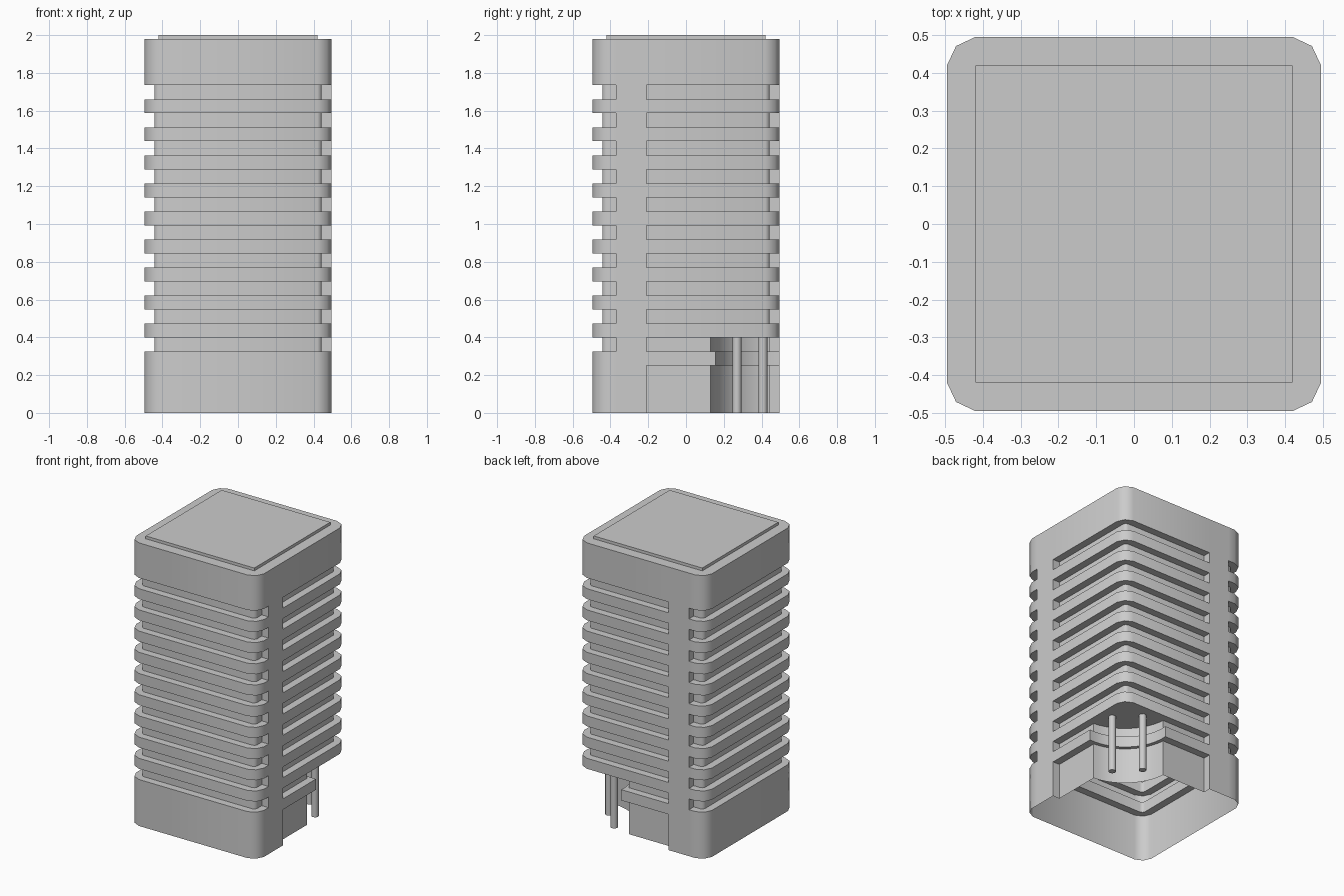
import bpy, bmesh, math

if "Cube" in bpy.data.objects:
    bpy.data.objects.remove(bpy.data.objects["Cube"])

W, D = 0.495, 0.052          # half width, groove depth
C = 0.42                     # centre of the rounded corners
PIL_A, PIL_B = -0.37, -0.21  # pilaster extents on the right and back faces
N = 13                       # points in the entrance corner


def corner(sx, sy, d):
    """Two-segment rounded corner, listed counter-clockwise."""
    k = C + (W - d - C) * 0.68
    a = [(sx * (W - d), sy * C), (sx * k, sy * k), (sx * C, sy * (W - d))]
    return a if sx * sy > 0 else a[::-1]


def entry_corner(d, r):
    """Back right corner: rounded, or a concave arc of radius r."""
    if not r:
        p = corner(1, 1, d)
        return [p[0]] * 6 + [p[1]] + [p[2]] * 6
    c = 0.47
    t0 = -math.acos((W - d - c) / r)
    t1 = -1.5 * math.pi - t0
    return [(c + r * math.cos(t0 + (t1 - t0) * i / (N - 1)),
             c + r * math.sin(t0 + (t1 - t0) * i / (N - 1))) for i in range(N)]


def profile(d, d_entry, r=None):
    """Plan outline: d on the front and left wrap, d_entry between the pilasters."""
    pil = [(W - d, PIL_A), (W, PIL_A), (W, PIL_B), (W - d_entry, PIL_B)]
    return (corner(-1, -1, d) + corner(1, -1, d) + pil + entry_corner(d_entry, r)
            + [(y, x) for x, y in reversed(pil)] + corner(-1, 1, d))


def smooth(obj):
    bpy.ops.object.select_all(action='DESELECT')
    obj.select_set(True)
    bpy.context.view_layer.objects.active = obj
    bpy.ops.object.shade_smooth_by_angle(angle=math.radians(40))


# Tower shell, open underneath: a stack of bands
bands = [(0.0, 0.25, profile(0, D, 0.341)),     # recessed entrance base
         (0.25, 0.325, profile(0, 0, 0.316)),   # entrance rib
         (0.325, 0.40, profile(D, D, 0.341))]   # first groove
full, groove = profile(0, 0), profile(D, D)
for i in range(1, 10):
    z = 0.325 + 0.1483 * i
    bands.append((bands[-1][1], z, full))
    bands.append((z, z + 0.075, groove))
bands.append((bands[-1][1], 1.98, full))

bm = bmesh.new()
prev = None
for z0, z1, pts in bands:
    for z in (z0, z1):
        ring = [bm.verts.new((x, y, z)) for x, y in pts]
        if prev:
            n = len(ring)
            for i in range(n):
                j = (i + 1) % n
                bm.faces.new((prev[i], prev[j], ring[j], ring[i]))
        prev = ring
bm.faces.new(prev)
bmesh.ops.remove_doubles(bm, verts=bm.verts, dist=0.0005)
me = bpy.data.meshes.new("tower_body")
bm.to_mesh(me)
bm.free()
tower = bpy.data.objects.new("tower_body", me)
bpy.context.collection.objects.link(tower)
smooth(tower)

# Roof slab
bpy.ops.mesh.primitive_cube_add(size=1, location=(0, 0, 1.99))
roof = bpy.context.object
roof.name = "roof_slab"
roof.scale = (0.84, 0.84, 0.02)

# Entrance columns
for i, (x, y) in enumerate([(0.407, 0.27), (0.27, 0.407)]):
    bpy.ops.mesh.primitive_cylinder_add(vertices=12, radius=0.024, depth=0.40,
                                        location=(x, y, 0.20))
    bpy.context.object.name = f"entrance_column_{i + 1}"
    smooth(bpy.context.object)
